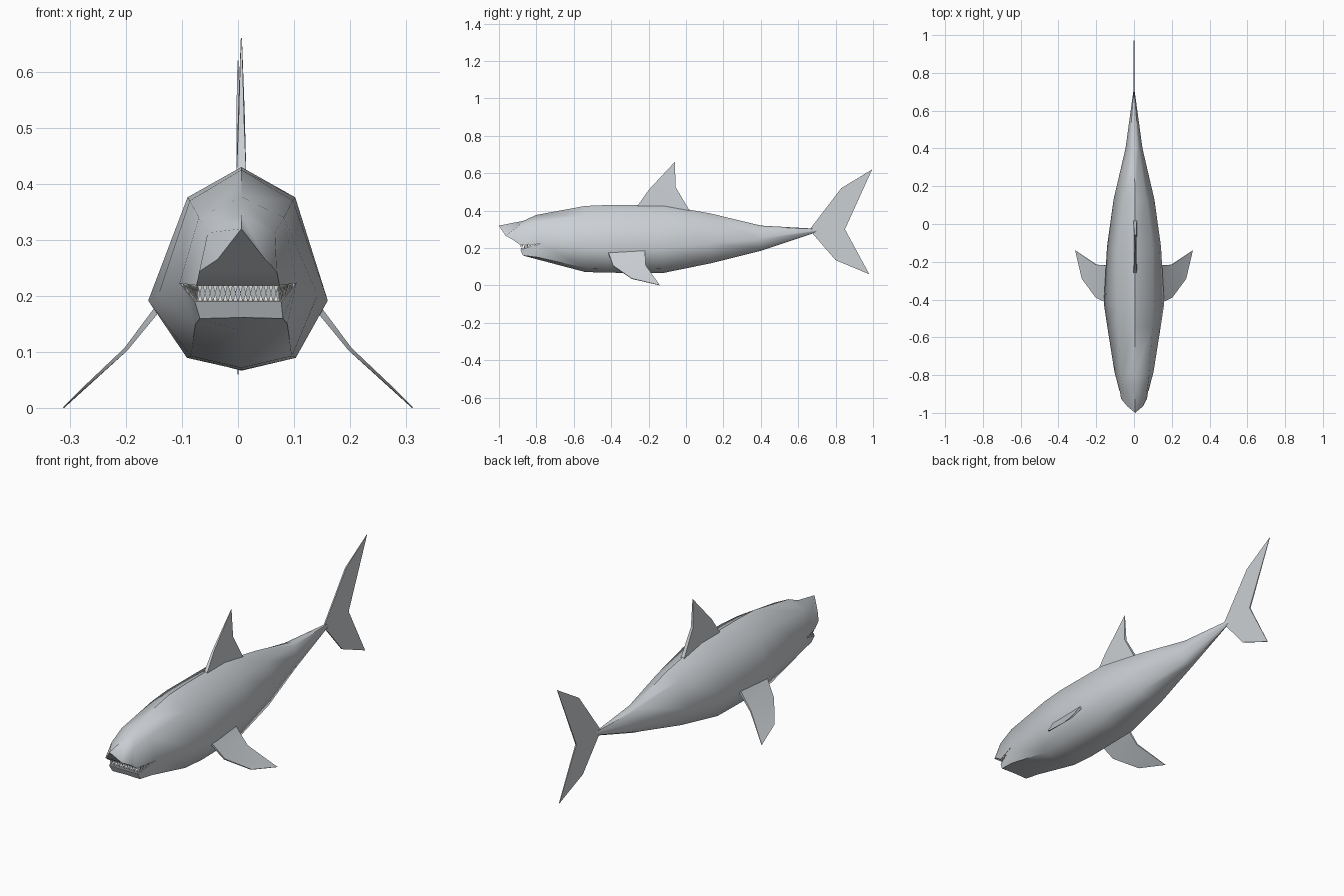
import bpy, bmesh, math
from mathutils import Vector

if "Cube" in bpy.data.objects:
    bpy.data.objects.remove(bpy.data.objects["Cube"])


def material(name, rgb):
    m = bpy.data.materials.new(name)
    m.diffuse_color = (*rgb, 1)
    m.use_nodes = True
    m.node_tree.nodes["Principled BSDF"].inputs["Base Color"].default_value = m.diffuse_color
    return m


SKIN = material("pale grey skin", (0.60, 0.63, 0.66))
WHITE = material("tooth white", (0.88, 0.88, 0.86))


def finish(bm, name, mat, angle):
    bmesh.ops.remove_doubles(bm, verts=bm.verts, dist=0.0002)
    bmesh.ops.recalc_face_normals(bm, faces=bm.faces)
    me = bpy.data.meshes.new(name)
    bm.to_mesh(me)
    bm.free()
    me.materials.append(mat)
    ob = bpy.data.objects.new(name, me)
    bpy.context.collection.objects.link(ob)
    bpy.ops.object.select_all(action='DESELECT')
    ob.select_set(True)
    bpy.context.view_layer.objects.active = ob
    bpy.ops.object.shade_smooth_by_angle(angle=math.radians(angle))
    return ob


def mirrored_ring(half):
    """Right-hand points from one centre line round, then their mirror images."""
    left = [(-x, y, z) for x, y, z in reversed(half) if x > 0]
    return half + left


def loft(bm, halves, cap_start=False, cap_end=False):
    rings = [[bm.verts.new(p) for p in mirrored_ring(h)] for h in halves]
    n = len(rings[0])
    for a, b in zip(rings, rings[1:]):
        for i in range(n):
            j = (i + 1) % n
            bm.faces.new((a[i], a[j], b[j], b[i]))
    if cap_start:
        bm.faces.new(rings[0])
    if cap_end:
        bm.faces.new(rings[-1])


# Body: y, top z, shoulder x z, flank x z, belly x z, bottom z
sections = [
    (-0.54, 0.425, 0.092, 0.370, 0.142, 0.202, 0.090, 0.093, 0.072),
    (-0.42, 0.430, 0.096, 0.376, 0.160, 0.192, 0.097, 0.090, 0.068),
    (-0.12, 0.430, 0.094, 0.376, 0.143, 0.200, 0.094, 0.092, 0.067),
    (0.13, 0.385, 0.060, 0.350, 0.108, 0.225, 0.068, 0.135, 0.118),
    (0.40, 0.320, 0.025, 0.312, 0.045, 0.250, 0.028, 0.198, 0.185),
    (0.70, 0.303, 0.002, 0.302, 0.004, 0.296, 0.002, 0.288, 0.285),
]
body_rings = [[(0, y, t), (sx, y, sz), (fx, y, fz), (bx, y, bz), (0, y, b)]
              for y, t, sx, sz, fx, fz, bx, bz, b in sections]

# Ring through the mouth corners, shared by body, snout and jaw
neck = [(0, -0.80, 0.377), (0.076, -0.80, 0.340), (0.104, -0.78, 0.223),
        (0.082, -0.79, 0.150), (0, -0.79, 0.138)]
snout = [neck[:3],
         [(0, -0.87, 0.345), (0.060, -0.90, 0.313), (0.074, -0.89, 0.219)],
         [(0, -1.0, 0.320), (0.042, -0.965, 0.266), (0.069, -0.925, 0.244)]]
jaw = [neck[2:],
       [(0.077, -0.885, 0.190), (0.074, -0.872, 0.160), (0, -0.872, 0.162)]]

bm = bmesh.new()
loft(bm, [neck] + body_rings, cap_end=True)
loft(bm, snout, cap_end=True)
loft(bm, jaw, cap_end=True)
bmesh.ops.remove_doubles(bm, verts=bm.verts, dist=0.0002)
# The back leans very slightly to one side
for v in bm.verts:
    if v.co.y < 0.3 and not 0.18 < v.co.z < 0.26:
        v.co.x += 0.006
finish(bm, "body", SKIN, 52)


def fin(name, points, faces, normal, thickness):
    """Thin plate whose thickness is given at every outline point."""
    bm = bmesh.new()
    normal = Vector(normal).normalized()
    sides = [[bm.verts.new(Vector(p) + normal * s * t / 2)
              for p, t in zip(points, thickness)] for s in (1, -1)]
    n = len(points)
    for side in sides:
        for f in faces:
            bm.faces.new([side[i] for i in f])
    for i in range(n):
        j = (i + 1) % n
        bm.faces.new((sides[0][i], sides[0][j], sides[1][j], sides[1][i]))
    return finish(bm, name, SKIN, 30)


# Dorsal fin
outline = [(-0.27, 0.41), (-0.20, 0.51), (-0.06, 0.66), (-0.055, 0.525), (0.025, 0.39)]
fin("dorsal_fin", [(0.006, y, z) for y, z in outline],
    [(0, 1, 3, 4), (1, 2, 3)], (1, 0, 0), (0.018, 0.010, 0.002, 0.012, 0.018))

# Tail fin
outline = [(0.66, 0.297), (0.83, 0.52), (0.995, 0.62), (0.85, 0.30), (0.98, 0.06), (0.80, 0.135)]
fin("tail_fin", [(0, y, z) for y, z in outline],
    [(0, 1, 3), (1, 2, 3), (0, 3, 5), (3, 4, 5)], (1, 0, 0),
    (0.006, 0.006, 0.002, 0.006, 0.002, 0.006))

# Pectoral fins, one on each side
outline = [(0.135, -0.42, 0.188), (0.200, -0.39, 0.105), (0.275, -0.29, 0.036),
           (0.311, -0.14, 0.001), (0.200, -0.215, 0.105), (0.135, -0.22, 0.188)]
for side, s in (("right", 1), ("left", -1)):
    fin(side + "_pectoral_fin", [(s * x, y, z) for x, y, z in outline],
        [(0, 1, 4, 5), (1, 2, 3, 4)], (s * 0.75, 0, 0.66),
        (0.012, 0.007, 0.004, 0.002, 0.007, 0.012))


def tooth_row(name, half_path, height, count):
    """Small three-sided teeth spaced evenly along the lip."""
    path = [Vector(p) for p in half_path]
    path += [Vector((-p.x, p.y, p.z)) for p in reversed(path)]
    lengths = [(b - a).length for a, b in zip(path, path[1:])]
    step = sum(lengths) / count
    bm = bmesh.new()
    for k in range(count):
        d, i = (k + 0.5) * step, 0
        while d > lengths[i]:
            d -= lengths[i]
            i += 1
        along = (path[i + 1] - path[i]).normalized()
        c = path[i] + along * d
        inward = Vector((along.y, -along.x, 0)) * 0.006
        if inward.dot(Vector((0, -0.7, 0)) - c) < 0:
            inward = -inward
        a, b = (bm.verts.new(c + along * step * e) for e in (-0.48, 0.48))
        back = bm.verts.new(c + inward)
        tip = bm.verts.new(c + inward * 0.4 + Vector((0, 0, height)))
        for f in ((a, b, tip), (b, back, tip), (back, a, tip), (a, back, b)):
            bm.faces.new(f)
    finish(bm, name, WHITE, 20)


# Teeth
tooth_row("upper_teeth", [(0.098, -0.80, 0.222), (0.073, -0.886, 0.220)], -0.016, 36)
tooth_row("lower_teeth", [(0.096, -0.81, 0.213), (0.075, -0.882, 0.190)], 0.016, 34)
